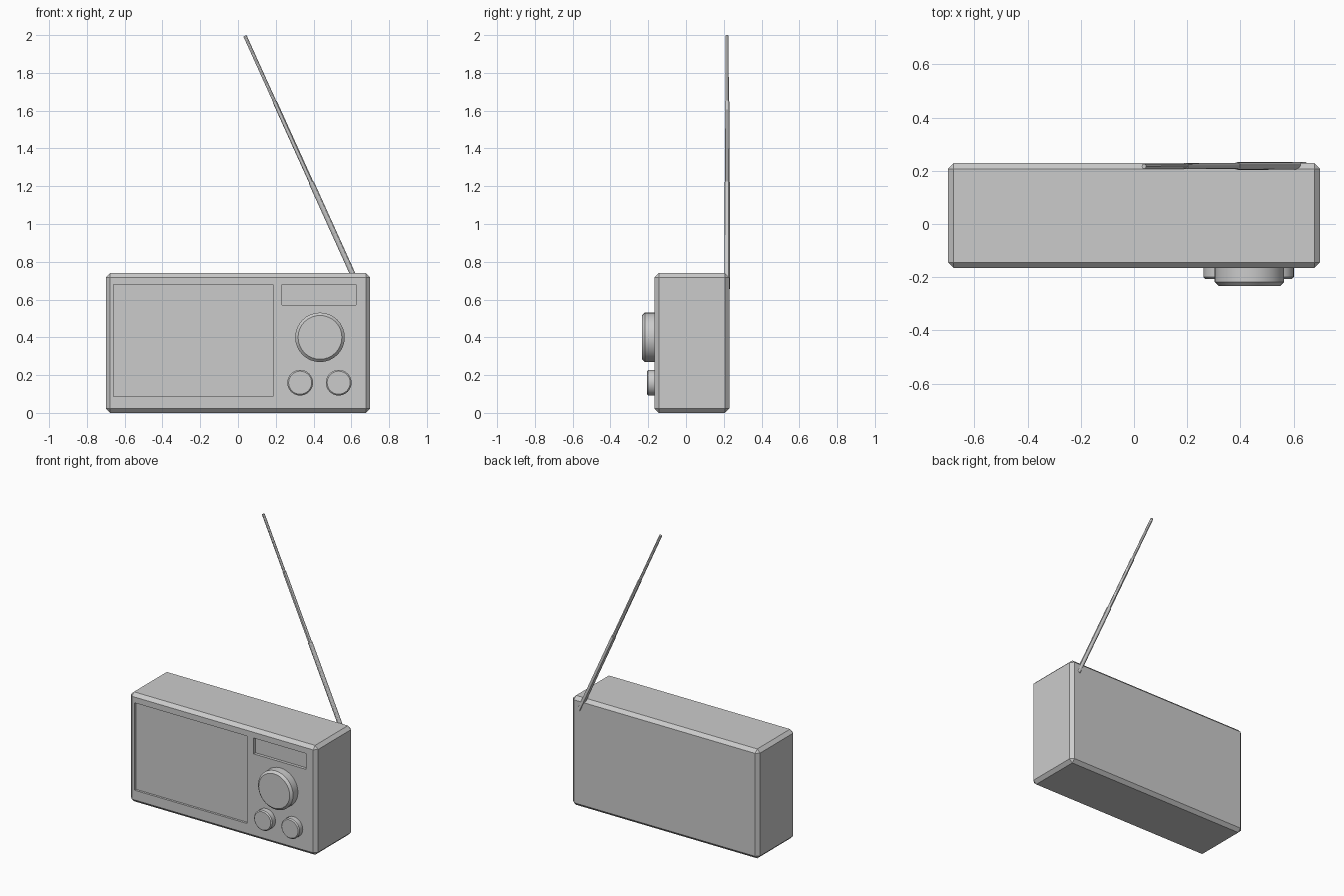
import bpy, bmesh, math
from mathutils import Vector

if "Cube" in bpy.data.objects:
    bpy.data.objects.remove(bpy.data.objects["Cube"])

FRONT, BACK = -0.166, 0.229


def make_object(name, bm):
    mesh = bpy.data.meshes.new(name)
    bm.to_mesh(mesh)
    bm.free()
    obj = bpy.data.objects.new(name, mesh)
    bpy.context.collection.objects.link(obj)
    return obj


def box(name, lo, hi, chamfer=0):
    bm = bmesh.new()
    bmesh.ops.create_cube(bm, size=1)
    for v in bm.verts:
        v.co = [l + (c + 0.5) * (h - l) for l, h, c in zip(lo, hi, v.co)]
    if chamfer:
        bmesh.ops.bevel(bm, geom=bm.edges[:], offset=chamfer, segments=1, affect='EDGES')
    return make_object(name, bm)


def lathe(name, profile, start, direction, sides):
    """Closed solid of revolution from (radius, distance) rings."""
    rot = Vector(direction).to_track_quat('Z', 'Y')
    bm = bmesh.new()
    rings = []
    for r, d in profile:
        rings.append([bm.verts.new(Vector(start) + rot @ Vector(
            (r * math.cos(a), r * math.sin(a), d)))
            for a in (2 * math.pi * i / sides for i in range(sides))])
    for a, b in zip(rings, rings[1:]):
        for i in range(sides):
            j = (i + 1) % sides
            bm.faces.new((a[i], a[j], b[j], b[i]))
    bm.faces.new(rings[0][::-1])
    bm.faces.new(rings[-1])
    obj = make_object(name, bm)
    bpy.ops.object.select_all(action='DESELECT')
    obj.select_set(True)
    bpy.context.view_layer.objects.active = obj
    bpy.ops.object.shade_smooth_by_angle(angle=math.radians(30))
    return obj


# Chamfered case
case = box("case", (-0.70, FRONT, 0), (0.70, BACK, 0.74), 0.022)

# Recessed speaker panel and tuning display
for name, x0, x1, z0, z1, depth in (
        ("speaker_recess", -0.658, 0.185, 0.088, 0.679, 0.015),
        ("display_recess", 0.233, 0.625, 0.572, 0.679, 0.02)):
    cutter = box(name, (x0, FRONT - 0.1, z0), (x1, FRONT + depth, z1))
    cutter.hide_render = True
    cutter.display_type = 'WIRE'
    mod = case.modifiers.new(name, 'BOOLEAN')
    mod.operation = 'DIFFERENCE'
    mod.solver = 'EXACT'
    mod.object = cutter
    bpy.context.view_layer.objects.active = case
    bpy.ops.object.modifier_apply(modifier=mod.name)
    bpy.data.objects.remove(cutter)

# Knobs: one large tuning dial and two small ones
for name, x, z, r, length, c in (
        ("tuning_knob", 0.434, 0.40, 0.131, 0.067, 0.015),
        ("volume_knob", 0.329, 0.16, 0.068, 0.041, 0.007),
        ("tone_knob", 0.533, 0.16, 0.068, 0.041, 0.007)):
    lathe(name, [(r, -0.01), (r, length - c), (r - c, length)],
          (x, FRONT, z), (0, -1, 0), 32)

# Telescopic antenna, three stepped sections
foot, tip = Vector((0.642, 0.219, 0.658)), Vector((0.037, 0.217, 1.996))
axis = tip - foot
n = axis.length
lathe("antenna", [(0.0145, 0), (0.0145, n * 0.42), (0.0115, n * 0.42),
                  (0.0115, n * 0.74), (0.009, n * 0.74), (0.009, n)],
      foot, axis, 12)
